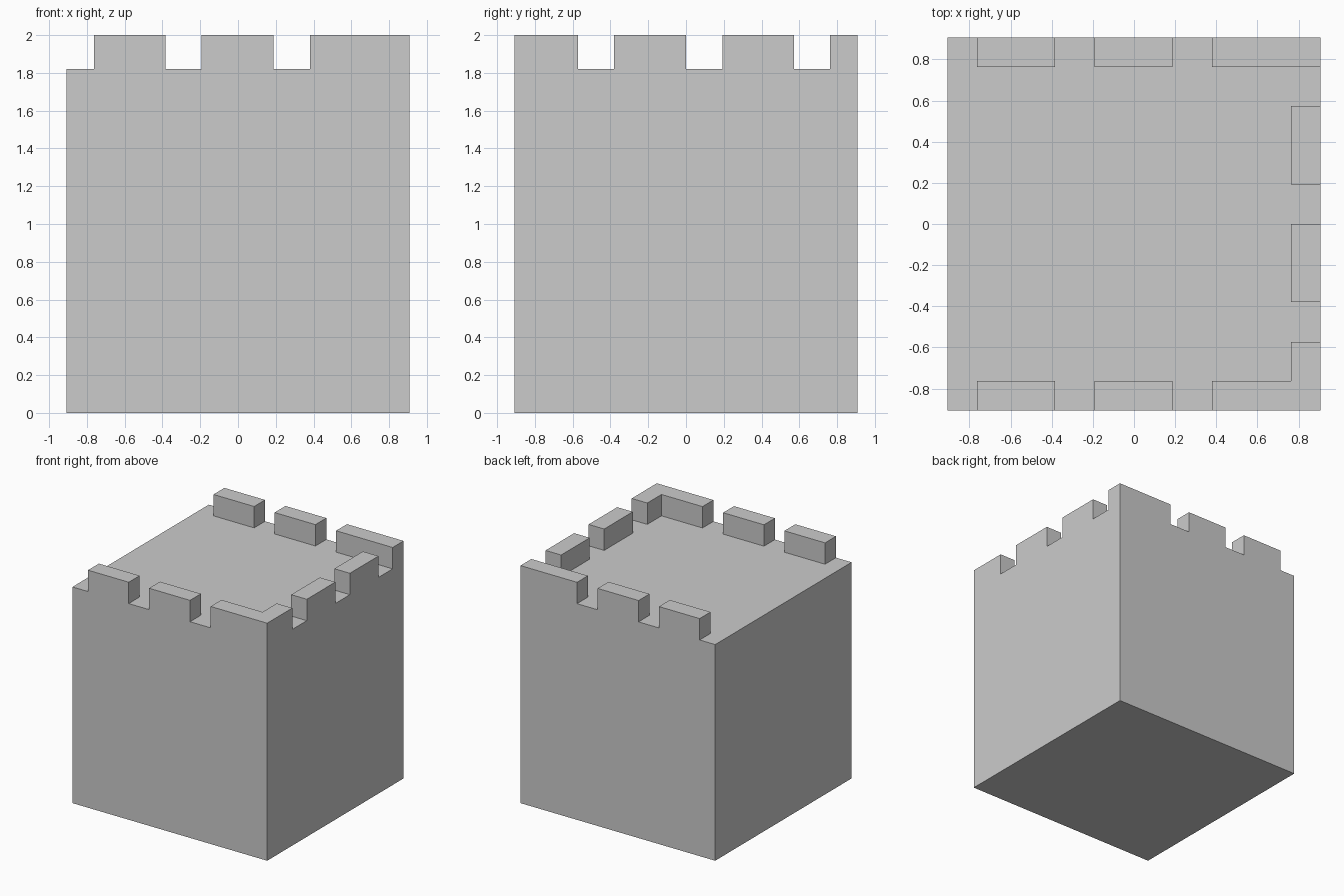
import bpy, bmesh, math
from mathutils import Vector, Matrix

if "Cube" in bpy.data.objects:
    bpy.data.objects.remove(bpy.data.objects["Cube"])

H = 0.907          # half width of the tower
DECK, TOP = 1.82, 2.0
INNER = 0.762      # inner face of the battlements

# merlon footprints: (x0, x1, y0, y1)
merlons = []
for x0, x1 in ((-0.762, -0.383), (-0.193, 0.188), (0.38, H)):
    merlons.append((x0, x1, -H, -INNER))
    merlons.append((x0, x1, INNER, H))
for y0, y1 in ((-H, -0.573), (-0.38, 0.0), (0.193, 0.573)):
    merlons.append((INNER, H, y0, y1))

# tower block
bm = bmesh.new()
bmesh.ops.create_cube(bm, size=1, matrix=Matrix.Translation((0, 0, DECK / 2))
                      @ Matrix.Diagonal((2 * H, 2 * H, DECK, 1)))

# cut the block along every merlon edge
for axis, lo in ((0, 0), (1, 2)):
    normal = Vector((1 - axis, axis, 0))
    for c in sorted({v for m in merlons for v in m[lo:lo + 2] if abs(v) < H}):
        bmesh.ops.bisect_plane(bm, geom=bm.verts[:] + bm.edges[:] + bm.faces[:],
                               dist=1e-5, plane_co=normal * c, plane_no=normal)
bm.normal_update()


# raise the merlons out of the deck
def in_merlon(p):
    return any(a < p.x < b and c < p.y < d for a, b, c, d in merlons)


raised = [f for f in bm.faces if f.normal.z > 0.9 and in_merlon(f.calc_center_median())]
ext = bmesh.ops.extrude_face_region(bm, geom=raised)
old = [f for f in raised if f.is_valid]
if old:
    bmesh.ops.delete(bm, geom=old, context='FACES')
for v in ext["geom"]:
    if isinstance(v, bmesh.types.BMVert):
        v.co.z = TOP

# merge flat regions again
bmesh.ops.recalc_face_normals(bm, faces=bm.faces[:])
bmesh.ops.dissolve_limit(bm, angle_limit=math.radians(1),
                         verts=bm.verts[:], edges=bm.edges[:])

mesh = bpy.data.meshes.new("battlement_tower")
bm.to_mesh(mesh)
bm.free()
bpy.context.collection.objects.link(bpy.data.objects.new("battlement_tower", mesh))
